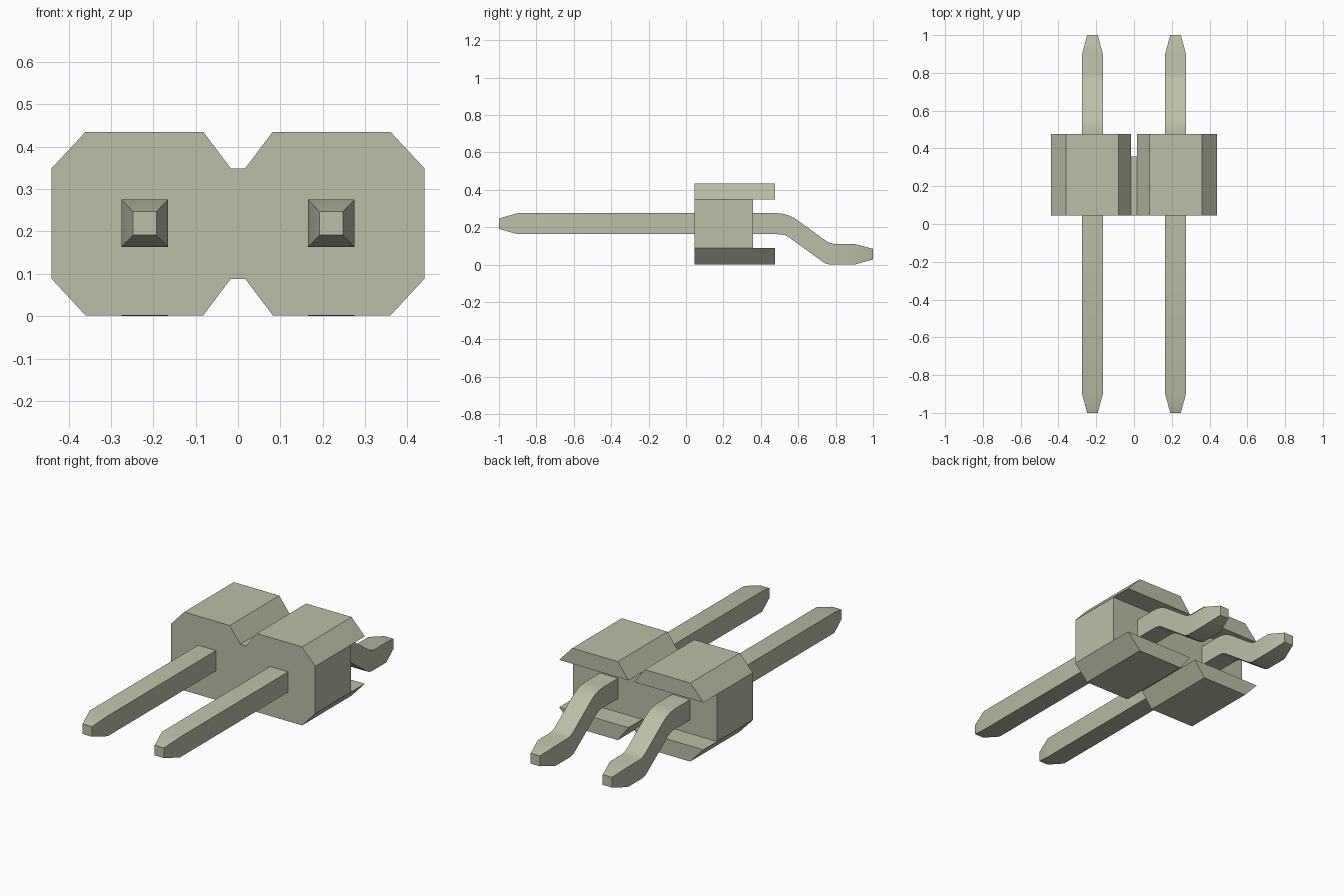
import bpy
import bmesh
import math

cube = bpy.data.objects.get("Cube")
if cube:
    bpy.data.objects.remove(cube, do_unlink=True)

# One flat colour for everything
mat = bpy.data.materials.new("pale olive grey")
mat.use_nodes = True
colour = (0.50, 0.52, 0.385, 1.0)
mat.diffuse_color = colour
mat.node_tree.nodes["Principled BSDF"].inputs["Base Color"].default_value = colour


def finish(bm, name):
    """Turn a bmesh into a coloured object."""
    bmesh.ops.recalc_face_normals(bm, faces=bm.faces[:])
    mesh = bpy.data.meshes.new(name)
    bm.to_mesh(mesh)
    bm.free()
    mesh.materials.append(mat)
    obj = bpy.data.objects.new(name, mesh)
    bpy.context.collection.objects.link(obj)
    return obj


def build_housing():
    y_front, y_wall, y_back = 0.045, 0.357, 0.477
    z_low, z_high, z_top = 0.088, 0.349, 0.435
    # Upper half outline from left to right, then mirrored downwards
    upper = [(0.44, z_high), (0.36, z_top), (0.082, z_top), (0.017, z_high)]
    upper += [(-x, z) for x, z in reversed(upper)]
    outline = upper + [(x, z_low + z_high - z) for x, z in reversed(upper)]

    bm = bmesh.new()
    front = [bm.verts.new((x, y_front, z)) for x, z in outline]
    back = [bm.verts.new((x, y_wall, z)) for x, z in outline]
    bm.faces.new(front)
    n = len(outline)
    for i in range(n):
        j = (i + 1) % n
        bm.faces.new((front[i], front[j], back[j], back[i]))

    # Back wall, with four trapezoids drawn out as overhanging lips
    bm.faces.new([back[i] for i in (0, 3, 4, 7, 8, 11, 12, 15)])
    lips = [bm.faces.new(back[i:i + 4]) for i in range(0, n, 4)]
    bmesh.ops.recalc_face_normals(bm, faces=bm.faces[:])
    ends = bmesh.ops.extrude_discrete_faces(bm, faces=lips)["faces"]
    for v in {v for f in ends for v in f.verts}:
        v.co.y = y_back
    return finish(bm, "housing")


def build_pin(name, x):
    # Stations along the pin: top y, top z, bottom y, bottom z, half width
    stations = [
        (-1.0, 0.247, -1.0, 0.191, 0.028),
        (-0.9, 0.275, -0.9, 0.163, 0.055),
        (0.485, 0.275, 0.485, 0.163, 0.055),
        (0.525, 0.271, 0.51, 0.162, 0.055),
        (0.56, 0.259, 0.53, 0.157, 0.055),
        (0.59, 0.242, 0.55, 0.146, 0.055),
        (0.745, 0.130, 0.725, 0.020, 0.055),
        (0.765, 0.118, 0.745, 0.007, 0.055),
        (0.79, 0.111, 0.77, 0.0, 0.055),
        (0.9, 0.111, 0.9, 0.0, 0.055),
        (1.0, 0.085, 1.0, 0.028, 0.028),
    ]
    bm = bmesh.new()
    rings = []
    for yt, zt, yb, zb, w in stations:
        corners = [(x - w, yb, zb), (x + w, yb, zb), (x + w, yt, zt), (x - w, yt, zt)]
        rings.append([bm.verts.new(c) for c in corners])
    for a, b in zip(rings, rings[1:]):
        for i in range(4):
            j = (i + 1) % 4
            bm.faces.new((a[i], a[j], b[j], b[i]))
    bm.faces.new(rings[0])
    bm.faces.new(rings[-1])
    return finish(bm, name)


build_housing()
pins = [build_pin("left_pin", 0.22), build_pin("right_pin", -0.22)]

# Soften the bends while keeping the square corners sharp
bpy.ops.object.select_all(action="DESELECT")
for pin in pins:
    pin.select_set(True)
bpy.context.view_layer.objects.active = pins[0]
bpy.ops.object.shade_smooth_by_angle(angle=math.radians(30))
